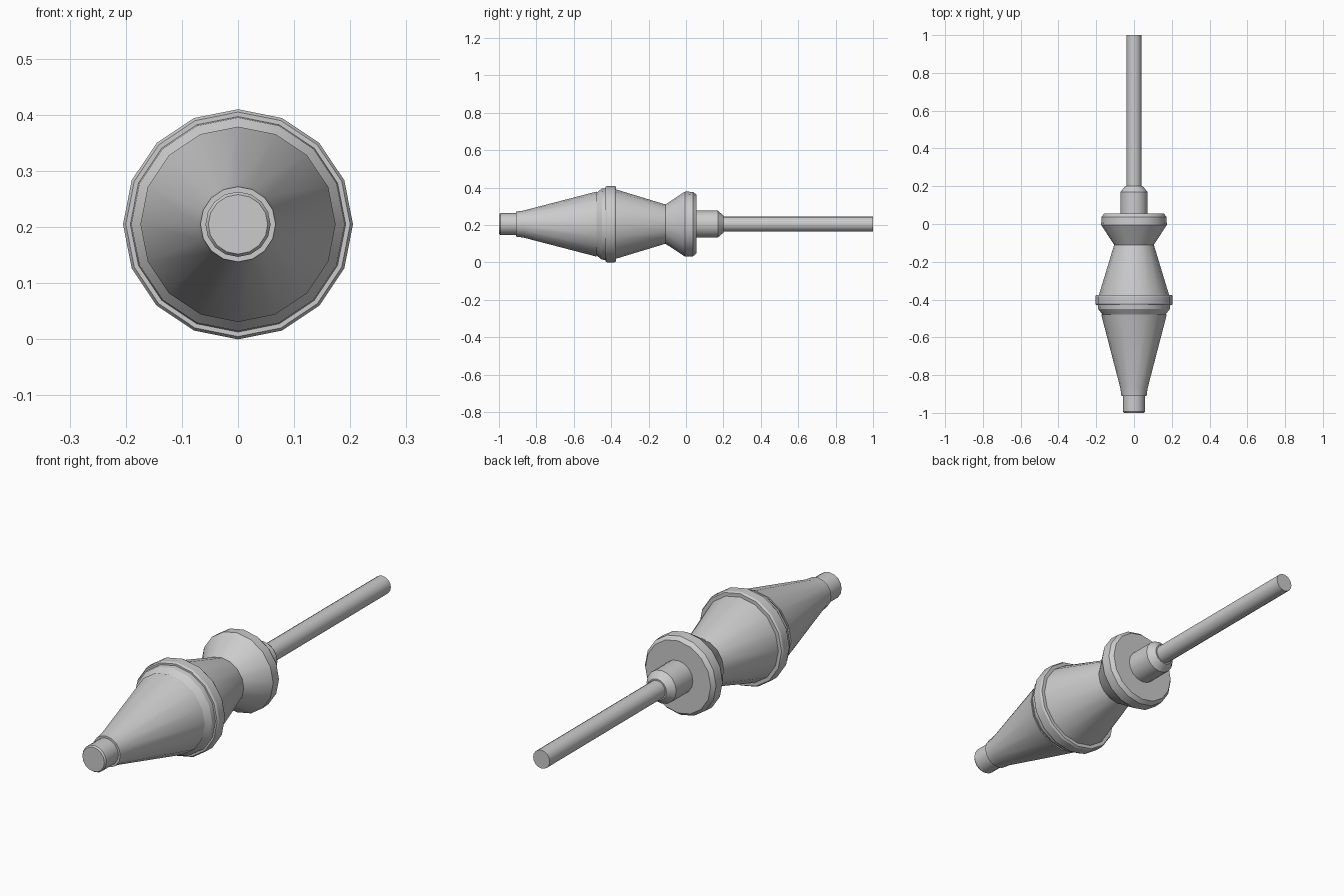
import bpy, bmesh, math

SIDES = 16
AXIS_Z = 0.205

cube = bpy.data.objects.get("Cube")
if cube:
    bpy.data.objects.remove(cube, do_unlink=True)

metal = bpy.data.materials.new("plain_grey")
metal.use_nodes = True
grey = (0.6, 0.6, 0.6, 1)
metal.diffuse_color = grey
metal.node_tree.nodes["Principled BSDF"].inputs["Base Color"].default_value = grey


def turned(name, profile):
    """Closed round part lying along y; profile holds (y, radius) from front to back."""
    bm = bmesh.new()
    rings = []
    for y, r in profile:
        ring = []
        for i in range(SIDES):
            a = 2 * math.pi * i / SIDES
            ring.append(bm.verts.new((r * math.sin(a), y, AXIS_Z + r * math.cos(a))))
        rings.append(ring)
    for a, b in zip(rings, rings[1:]):
        for i in range(SIDES):
            j = (i + 1) % SIDES
            bm.faces.new((a[i], a[j], b[j], b[i]))
    bm.faces.new(rings[0])
    bm.faces.new(rings[-1])
    bmesh.ops.recalc_face_normals(bm, faces=bm.faces)
    mesh = bpy.data.meshes.new(name)
    bm.to_mesh(mesh)
    bm.free()
    mesh.materials.append(metal)
    obj = bpy.data.objects.new(name, mesh)
    bpy.context.collection.objects.link(obj)
    bpy.ops.object.select_all(action="DESELECT")
    obj.select_set(True)
    bpy.context.view_layer.objects.active = obj
    bpy.ops.object.shade_smooth_by_angle(angle=math.radians(30))


# Nose and front cone
turned("nose_cap", [(-1, 0.053), (-0.993, 0.058), (-0.9, 0.058)])
turned("front_cone", [(-0.91, 0.067), (-0.87, 0.072), (-0.478, 0.174)])

# Stepped bands round the widest part
turned("front_band", [(-0.478, 0.168), (-0.45, 0.19), (-0.42, 0.193)])
turned("middle_ring", [(-0.43, 0.2), (-0.422, 0.205), (-0.383, 0.205), (-0.375, 0.2)])

# Rear cone and flared base
turned("rear_cone", [(-0.4, 0.188), (-0.37, 0.184), (-0.11, 0.105)])
turned("flared_base", [(-0.11, 0.105), (-0.005, 0.174), (0.038, 0.172), (0.055, 0.158)])

# Collar and tail rod
turned("collar", [(0.05, 0.072), (0.17, 0.072), (0.2, 0.046)])
turned("tail_rod", [(0.19, 0.04), (1, 0.04)])
